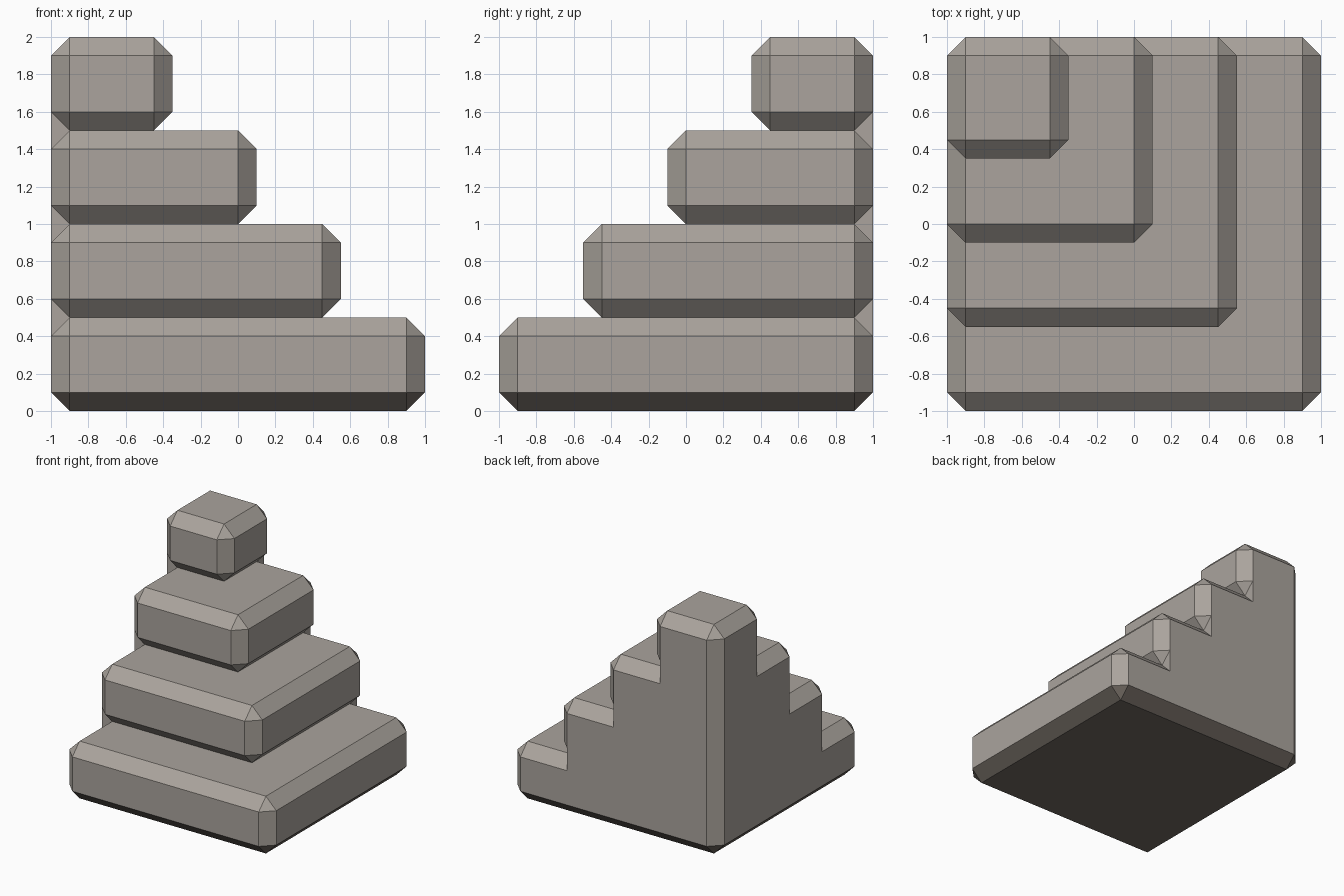
import bpy, bmesh
from mathutils import Vector

if "Cube" in bpy.data.objects:
    bpy.data.objects.remove(bpy.data.objects["Cube"])

C = 0.1       # chamfer width
H = 0.5       # height of one step
SHIFT = 0.45  # how far each step retreats toward the back left corner


def material(name, rgb):
    m = bpy.data.materials.new(name)
    m.diffuse_color = (*rgb, 1)
    m.use_nodes = True
    m.node_tree.nodes["Principled BSDF"].inputs["Base Color"].default_value = m.diffuse_color
    return m


STONE = material("warm_grey_stone", (0.405, 0.372, 0.337))
DARK = material("dark_brown_underside", (0.16, 0.138, 0.119))


def add_object(name, bm):
    bmesh.ops.recalc_face_normals(bm, faces=bm.faces)
    mesh = bpy.data.meshes.new(name)
    bm.to_mesh(mesh)
    bm.free()
    mesh.materials.append(STONE)
    ob = bpy.data.objects.new(name, mesh)
    bpy.context.collection.objects.link(ob)
    return ob


# Chamfered steps, all flush with the left and back walls
def step(i):
    size = 2 - SHIFT * i
    bm = bmesh.new()
    bmesh.ops.create_cube(bm, size=1)
    centre = Vector((-1 + size / 2, 1 - size / 2, H * (i + 0.5)))
    for v in bm.verts:
        v.co = Vector((v.co.x * size, v.co.y * size, v.co.z * H)) + centre
    bmesh.ops.bevel(bm, geom=bm.edges[:], offset=C, offset_type='OFFSET',
                    segments=1, affect='EDGES')
    return add_object(f"step_{i + 1}", bm)


# Wall filler that closes the groove between two steps on the left and back
def wall_filler(i):
    s = 2 - SHIFT * i - C
    z = H * i
    outline = [(-1, 1 - s), (-1 + s, 1 - s), (-1 + s, 1), (-1 + C, 1), (-1, 1 - C)]
    bm = bmesh.new()
    face = bm.faces.new([bm.verts.new((x, y, z - C)) for x, y in outline])
    top = bmesh.ops.extrude_face_region(bm, geom=[face])["geom"]
    bmesh.ops.translate(bm, vec=(0, 0, 2 * C),
                        verts=[g for g in top if isinstance(g, bmesh.types.BMVert)])
    return add_object(f"wall_filler_{i}", bm)


steps = [step(i) for i in range(4)]
for i in range(1, 4):
    wall_filler(i)

# Dark underside and slanted lower edge of the base step
base = steps[0].data
base.materials.append(DARK)
for p in base.polygons:
    if p.normal.z < -0.1:
        p.material_index = 1
